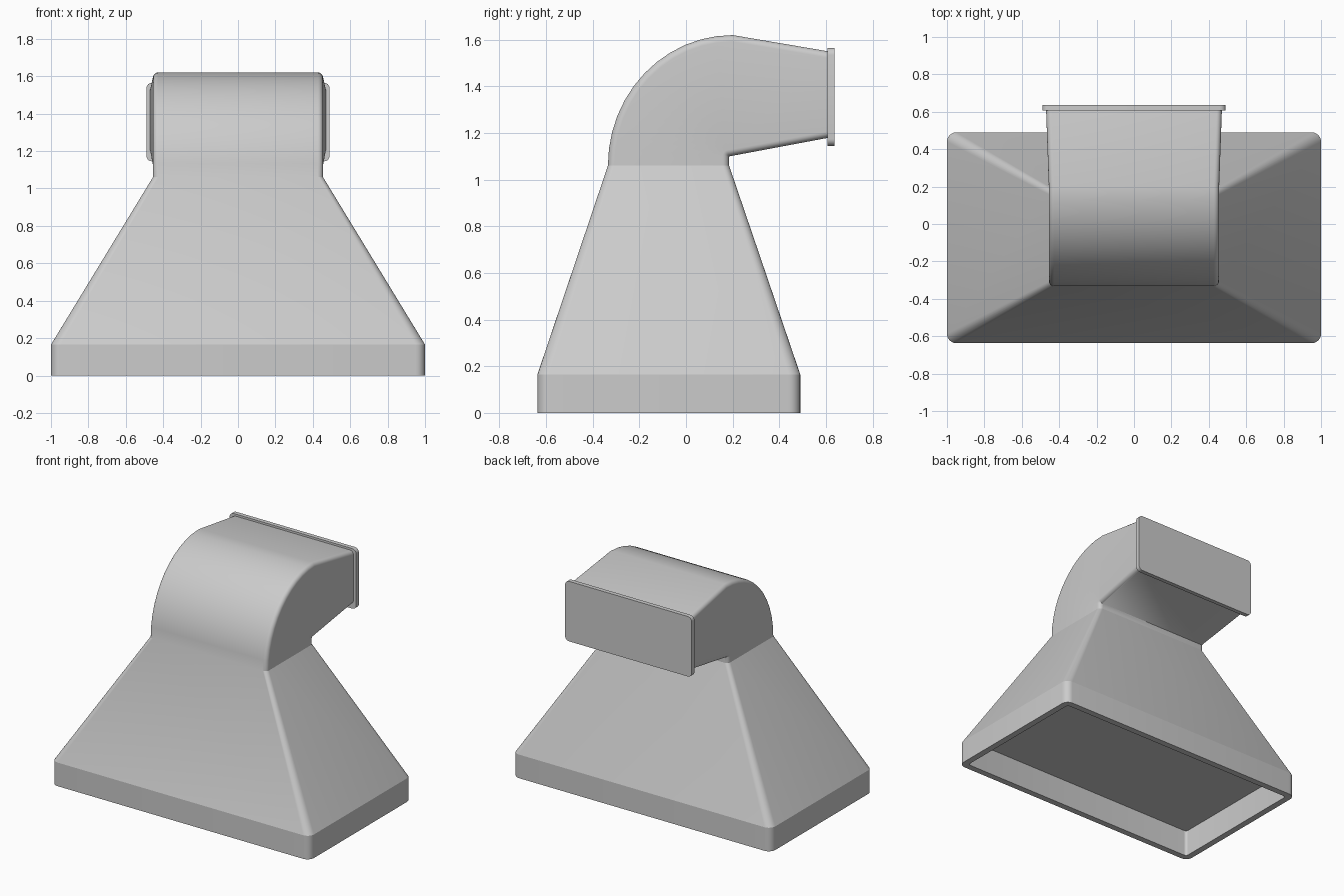
import bpy, bmesh, math
from mathutils import Vector

cube = bpy.data.objects.get("Cube")
if cube:
    bpy.data.objects.remove(cube, do_unlink=True)

metal = bpy.data.materials.new("grey_metal")
metal.use_nodes = True
grey = (0.6, 0.6, 0.6, 1)
metal.diffuse_color = grey
metal.node_tree.nodes["Principled BSDF"].inputs["Base Color"].default_value = grey

CORNER_STEPS = 6


def ring(a, b, half, radius):
    """Rounded rectangle spanning a to b in the YZ plane and -half to half in X."""
    a, b = (Vector((0, *p)) for p in (a, b))
    mid, length = (a + b) / 2, (b - a).length
    along = (b - a).normalized()
    points = []
    for quarter, (su, sv) in enumerate([(1, 1), (-1, 1), (-1, -1), (1, -1)]):
        for i in range(CORNER_STEPS + 1):
            t = (quarter + i / CORNER_STEPS) * math.pi / 2
            u = su * (length / 2 - radius) + radius * math.cos(t)
            v = sv * (half - radius) + radius * math.sin(t)
            points.append(mid + along * u + Vector((v, 0, 0)))
    return points


def loft(name, sections):
    """Skin a closed solid through a list of rounded sections."""
    bm = bmesh.new()
    rings = [[bm.verts.new(p) for p in ring(*s)] for s in sections]
    for lower, upper in zip(rings, rings[1:]):
        n = len(lower)
        for i in range(n):
            j = (i + 1) % n
            bm.faces.new((lower[i], lower[j], upper[j], upper[i]))
    bm.faces.new(rings[0][::-1])
    bm.faces.new(rings[-1])
    bmesh.ops.remove_doubles(bm, verts=bm.verts, dist=0.0002)
    bmesh.ops.recalc_face_normals(bm, faces=bm.faces)
    mesh = bpy.data.meshes.new(name)
    bm.to_mesh(mesh)
    bm.free()
    mesh.materials.append(metal)
    obj = bpy.data.objects.new(name, mesh)
    bpy.context.collection.objects.link(obj)
    bpy.ops.object.select_all(action='DESELECT')
    obj.select_set(True)
    bpy.context.view_layer.objects.active = obj
    bpy.ops.object.shade_smooth_by_angle(angle=math.radians(17))
    return obj


# Hollow underside, rim, straight skirt and tapering hood
sections = [
    ((-0.592, 0.19), (0.445, 0.19), 0.955, 0.02),
    ((-0.592, 0), (0.445, 0), 0.955, 0.02),
    ((-0.637, 0), (0.49, 0), 1.0, 0.05),
    ((-0.637, 0.165), (0.49, 0.165), 1.0, 0.05),
    ((-0.335, 1.06), (0.185, 1.06), 0.455, 0.028),
]

# Elbow turning towards the back around its inner corner
BEND_STEPS = 12
for i in range(1, BEND_STEPS + 1):
    t = i / BEND_STEPS * math.pi / 2
    outer = (0.2 - 0.535 * math.cos(t), 1.06 + 0.56 * math.sin(t))
    sections.append((outer, (0.185, 1.10), 0.455, 0.028))

# Narrowing outlet
sections.append(((0.612, 1.55), (0.612, 1.18), 0.47, 0.028))
loft("duct_hood", sections)

# Closed flange plate on the outlet
loft("outlet_flange", [((y, 1.565), (y, 1.145), 0.49, 0.03) for y in (0.607, 0.637)])
